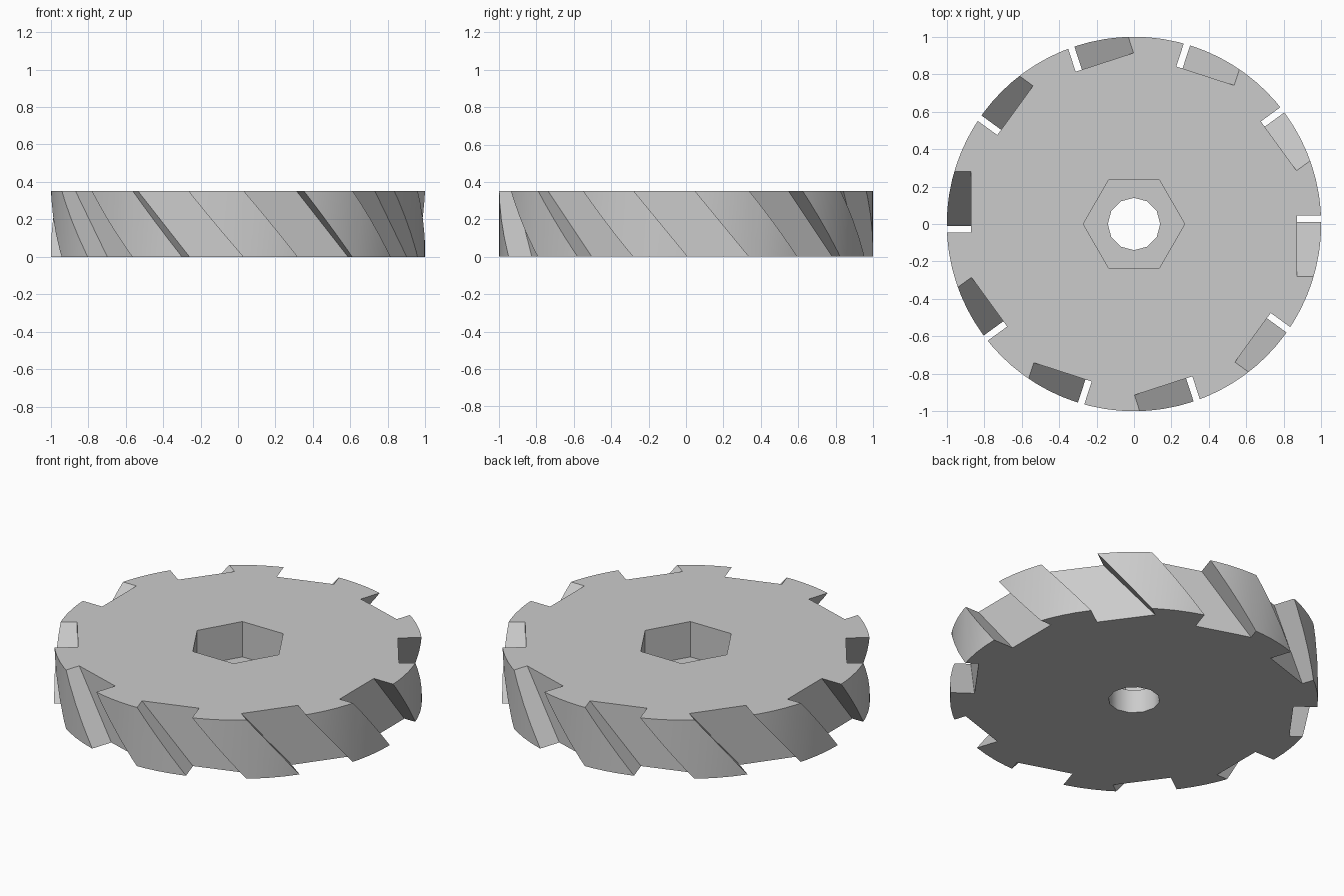
import bpy, bmesh, math
from mathutils import Matrix, Vector

if "Cube" in bpy.data.objects:
    bpy.data.objects.remove(bpy.data.objects["Cube"])

HEIGHT = 0.352
TEETH = 10

steel = bpy.data.materials.new("plain grey steel")
steel.diffuse_color = (0.6, 0.6, 0.6, 1)
steel.use_nodes = True
steel.node_tree.nodes["Principled BSDF"].inputs["Base Color"].default_value = steel.diffuse_color


def add_object(name, bm):
    bmesh.ops.recalc_face_normals(bm, faces=bm.faces)
    mesh = bpy.data.meshes.new(name)
    bm.to_mesh(mesh)
    bm.free()
    mesh.materials.append(steel)
    obj = bpy.data.objects.new(name, mesh)
    bpy.context.collection.objects.link(obj)
    return obj


def add_prism(bm, sides, radius, z0, z1):
    bmesh.ops.create_cone(bm, cap_ends=True, segments=sides, radius1=radius, radius2=radius,
                          depth=z1 - z0, matrix=Matrix.Translation((0, 0, (z0 + z1) / 2))
                          @ Matrix.Rotation(math.pi / 2, 4, 'Z'))


def prism(name, sides, radius, z0, z1):
    bm = bmesh.new()
    add_prism(bm, sides, radius, z0, z1)
    return add_object(name, bm)


# Round cutter body
body = prism("cutter_disc", 80, 1.0, 0, HEIGHT)

# Slanted gullets around the rim, leaning from top to bottom
bm = bmesh.new()
slope = -0.29 / HEIGHT
for i in range(TEETH):
    cube = bmesh.ops.create_cube(bm, size=1)["verts"]
    turn = Matrix.Rotation(i * math.tau / TEETH, 3, 'Z')
    for v in cube:
        x = 0.87 if v.co.x < 0 else 1.2
        z = -0.1 if v.co.z < 0 else HEIGHT + 0.1
        y = (0.01 if v.co.y < 0 else 0.335) + slope * z
        v.co = turn @ Vector((x, y, z))
gullets = add_object("gullet_cutter", bm)

# Hexagonal pocket from above and round bore right through
pocket = prism("hex_pocket_cutter", 6, 0.271, 0.14, HEIGHT + 0.1)
bore = prism("bore_cutter", 12, 0.14, -0.1, HEIGHT + 0.2)

bpy.context.view_layer.objects.active = body
body.select_set(True)
for cutter in (gullets, pocket, bore):
    mod = body.modifiers.new(cutter.name, 'BOOLEAN')
    mod.operation = 'DIFFERENCE'
    mod.solver = 'EXACT'
    mod.object = cutter
    bpy.ops.object.modifier_apply(modifier=mod.name)
    bpy.data.objects.remove(cutter)

# Soft rim and bore, crisp edges elsewhere
bpy.ops.object.shade_smooth_by_angle(angle=math.radians(35))
